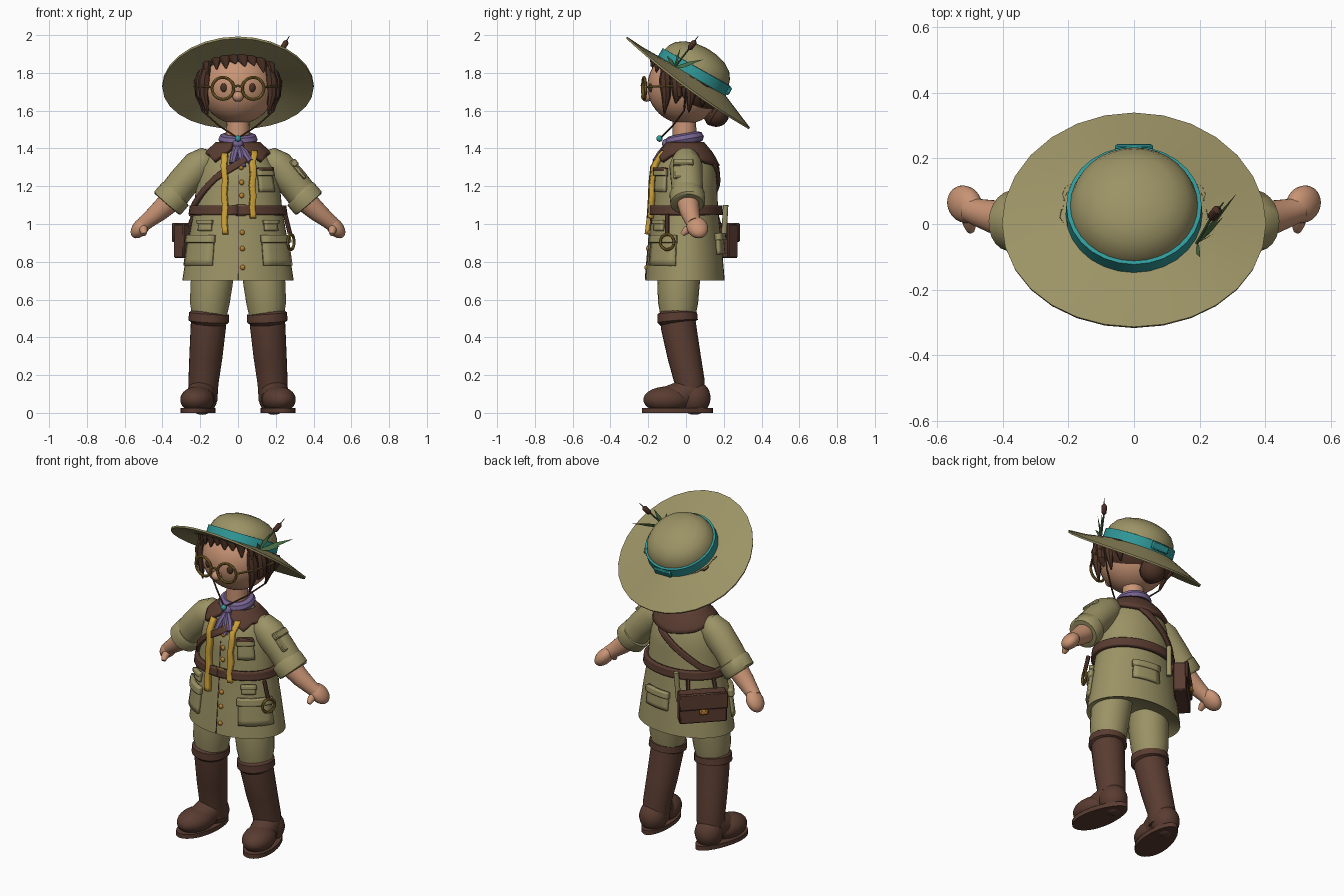
import bpy, bmesh, math
from math import sin, cos, radians, asin, degrees, pi
from mathutils import Vector, Matrix, Euler

cube = bpy.data.objects.get("Cube")
if cube:
    bpy.data.objects.remove(cube)
made = []

def material(name, *rgb):
    m = bpy.data.materials.new(name)
    m.use_nodes = True
    m.diffuse_color = (*rgb, 1)
    m.node_tree.nodes["Principled BSDF"].inputs["Base Color"].default_value = (*rgb, 1)
    return m

OLIVE = material("olive cloth", .33, .29, .13)
LEATHER = material("brown leather", .1, .045, .03)
HAIR = material("hair brown", .075, .033, .02)
SKIN = material("skin", .58, .295, .175)
TEAL = material("teal ribbon", .03, .32, .32)
PURPLE = material("purple scarf", .19, .13, .3)
YELLOW = material("yellow cord", .6, .35, .04)
GOLD = material("dull gold", .26, .16, .03)
BRASS = material("orange brass", .48, .22, .03)
GREEN = material("reed green", .07, .16, .06)

def finish(name, bm, mat):
    bmesh.ops.recalc_face_normals(bm, faces=bm.faces)
    me = bpy.data.meshes.new(name)
    bm.to_mesh(me)
    bm.free()
    me.materials.append(mat)
    ob = bpy.data.objects.new(name, me)
    bpy.context.collection.objects.link(ob)
    made.append(ob)
    return ob

def skin_rings(name, rings, mat, cap=True, closed=True):
    """Bridge rows of points; closed rows form tubes, open rows form sheets."""
    bm = bmesh.new()
    vs = [[bm.verts.new(p) for p in ring] for ring in rings]
    n = len(vs[0])
    for a, b in zip(vs, vs[1:]):
        for i in range(n if closed else n - 1):
            j = (i + 1) % n
            bm.faces.new((a[i], a[j], b[j], b[i]))
    if cap and closed:
        bm.faces.new(vs[0])
        bm.faces.new(vs[-1])
    return finish(name, bm, mat)

def circle(seg):
    return [2 * pi * i / seg for i in range(seg)]

def tube(name, pts, mat, seg=16):
    """Round limb through points x, y, z, radius."""
    ps = [Vector(p[:3]) for p in pts]
    rings, last, q = [], Vector((0, 0, 1)), Euler().to_quaternion()
    for i, p in enumerate(ps):
        t = (ps[min(i + 1, len(ps) - 1)] - ps[max(i - 1, 0)]).normalized()
        q = last.rotation_difference(t) @ q
        last = t
        rings.append([p + q @ Vector((cos(a), sin(a), 0)) * pts[i][3] for a in circle(seg)])
    return skin_rings(name, rings, mat)

def ball(name, loc, size, mat, rot=(0, 0, 0), seg=20):
    bm = bmesh.new()
    bmesh.ops.create_uvsphere(bm, u_segments=seg, v_segments=seg * 2 // 3, radius=1)
    bm.transform(Matrix.LocRotScale(Vector(loc), Euler([radians(a) for a in rot]), Vector(size)))
    return finish(name, bm, mat)

def box(name, loc, size, mat, rot=(0, 0, 0), bevel=.006):
    bm = bmesh.new()
    bmesh.ops.create_cube(bm, size=1)
    bm.transform(Matrix.LocRotScale(Vector(loc), Euler([radians(a) for a in rot]), Vector(size)))
    bmesh.ops.bevel(bm, geom=bm.edges[:], offset=bevel, segments=1, affect='EDGES')
    return finish(name, bm, mat)

def hoop(name, loc, rot, big, small, mat):
    bpy.ops.mesh.primitive_torus_add(location=loc, rotation=[radians(a) for a in rot], major_radius=big,
                                     minor_radius=small, major_segments=28, minor_segments=8)
    bpy.context.object.name = name
    bpy.context.object.data.materials.append(mat)
    made.append(bpy.context.object)

# Coat body: height, half width, half depth
COAT = [(.7, .295, .21), (.9, .265, .193), (1.07, .235, .175), (1.2, .222, .17),
        (1.3, .2, .162), (1.37, .155, .125), (1.42, .1, .082), (1.45, .065, .06)]

def girth(z):
    for (za, xa, ya), (zb, xb, yb) in zip(COAT, COAT[1:]):
        if z <= zb:
            f = (z - za) / (zb - za)
            return xa + (xb - xa) * f, ya + (yb - ya) * f

def on_coat(a, z, out=0):
    """Point on the coat, angle in degrees from the front toward +x."""
    rx, ry = girth(z)
    a = radians(a)
    return Vector(((rx + out) * sin(a), -.005 - (ry + out) * cos(a), z))

layers = [(.76, -.15), (.71, -.015)] + [(row[0], 0) for row in COAT]
skin_rings("coat", [[on_coat(9 * i, z, out) for i in range(40)] for z, out in layers], OLIVE)

def wrap(name, rows, mat, t=.014, n=5):
    """Sheet hugging the coat; each row is angle, z to angle, z."""
    fine = [[r[k] + (s[k] - r[k]) * i / n for k in range(4)] for r, s in zip(rows, rows[1:]) for i in range(n)]
    grid = [[on_coat(r[0] + (r[2] - r[0]) * j / n, r[1] + (r[3] - r[1]) * j / n, t / 2)
             for j in range(n + 1)] for r in fine + [rows[-1]]]
    mod = skin_rings(name, grid, mat, closed=False).modifiers.new("thickness", 'SOLIDIFY')
    mod.thickness, mod.offset = t, 0

def strap(name, path, half, mat, t=.02):
    wrap(name, [(a, z - half, a, z + half) for a, z in path], mat, t)

def pocket(name, a, b, low, high, flap):
    wrap(name, [(a, low, b, low), (a, high, b, high)], OLIVE, .016)
    wrap(name + "_flap", [(a - 1, high - flap, b + 1, high - flap), (a - 1, high, b + 1, high)], OLIVE, .028)

# Belt, buckle, satchel strap and collar
strap("belt", [(a, 1.073) for a in range(0, 361, 45)], .025, LEATHER, .024)
box("belt_buckle", (.015, -.192, 1.073), (.06, .016, .06), GOLD)
strap("strap_front", [(40, 1.4), (10, 1.34), (-30, 1.25), (-66, 1.12), (-85, 1.07)], .02, LEATHER)
strap("strap_back", [(-95, 1.06), (-130, 1.12), (-165, 1.22), (-200, 1.32), (-225, 1.4)], .02, LEATHER)
half_collar = [(14, 1.395), (40, 1.33), (60, 1.365), (95, 1.36), (135, 1.325), (180, 1.305)]
full_collar = half_collar + [(360 - a, z) for a, z in half_collar[-2::-1]]
wrap("collar", [(a, z, a, 1.425) for a, z in full_collar], LEATHER, .026)

# Pockets and coat fastenings
for s, side in ((-1, "right"), (1, "left")):
    pocket("hip_pocket_" + side, s * 52 - 24, s * 52 + 24, .78, .94, .04)
    pocket("ticket_pocket_" + side, s * 43 - 10, s * 43 + 10, .965, 1.02, .02)
pocket("chest_pocket", 29, 55, 1.17, 1.29, .035)
strap("chest_pocket_trim", [(29, 1.29), (55, 1.29)], .008, LEATHER, .032)
pocket("back_pocket", 148, 183, .84, .95, .035)
for z in (1.3, 1.22, 1.15, .955, .87, .77):
    ball("coat_button", on_coat(5, z), (.014, .012, .014), BRASS, seg=10)
wrap("coat_front_edge", [(0, .705, .5, .705), (0, 1.38, .5, 1.38)], LEATHER, .004)
for name, x, low, high in (("cord_right", -.065, .945, 1.37), ("cord_left", .072, 1.03, 1.38)):
    rows = []
    for i in range(7):
        z = low + (high - low) * i / 6
        a, b = [degrees(asin((x + .003 * (-1) ** i + d) / girth(z)[0])) for d in (-.013, .013)]
        rows.append((a, z, b, z))
    wrap(name, rows, YELLOW, .03, 3)

# Ring on the left hip, satchel and rolled map at the back
tube("ring_holder", [(.25, -.1, 1.05, .012), (.275, -.1, .95, .012)], LEATHER, 8)
hoop("hip_ring", (.28, -.1, .905), (0, 90, -25), .04, .008, GOLD)
for name, out, z, size, mat in (("satchel", 0, .91, (.27, .075, .18), LEATHER),
                                ("satchel_flap", .04, .955, (.28, .02, .1), LEATHER),
                                ("satchel_clasp", .056, .895, (.05, .016, .03), BRASS)):
    box(name, (-.22 - out * .7, .155 + out * .7, z), size, mat, (0, 0, 45))
for a in (-112, -150):
    tube("satchel_loop", [(*on_coat(a, 1.06, .012), .012), (*on_coat(a, .98, .03), .012)], LEATHER, 8)
tube("rolled_map", [(-.09, .2, .92, .015), (-.08, .21, 1.1, .015)], OLIVE, 10)

# Arms and legs
turtle = 20
for s, side in ((-1, "right"), (1, "left")):
    def limb(name, pts, mat):
        tube(name + "_" + side, [(s * p[0], *p[1:]) for p in pts], mat, 22)
    limb("sleeve", [(.13, 0, 1.34, .045), (.165, 0, 1.335, .075), (.21, 0, 1.305, .088),
                    (.29, .005, 1.22, .084), (.36, .01, 1.13, .083)], OLIVE)
    limb("cuff", [(.325, .005, 1.165, .085), (.332, .005, 1.158, .093), (.372, .01, 1.112, .093),
                  (.378, .01, 1.105, .083)], OLIVE)
    limb("forearm", [(.36, .01, 1.12, .06), (.42, .02, 1.065, .052), (.475, .035, 1.02, .042), (.5, .045, 1, .04)], SKIN)
    limb("thumb", [(.5, .04, .99, .022), (.5, .0, .965, .021), (.497, -.02, .945, .012)], SKIN)
    ball("hand_" + side, (s * .515, .06, .982), (.042, .056, .068), SKIN, (20, s * -40, 0))
    limb("trouser", [(.13, -.03, .8, .115), (.14, -.04, .68, .112), (.15, -.042, .58, .106), (.152, -.042, .5, .09)], OLIVE)
    limb("boot_shaft", [(.153, -.045, .52, .092), (.157, -.04, .46, .094), (.17, -.01, .3, .088),
                        (.183, .02, .16, .08), (.185, .025, .06, .075)], LEATHER)
    limb("boot_cuff", [(.152, -.046, .532, .09), (.153, -.046, .526, .106), (.155, -.044, .485, .108),
                       (.156, -.042, .472, .09)], LEATHER)
    limb("boot_instep", [(.188, .03, .12, .075), (.2, -.04, .085, .077), (.215, -.13, .07, .06)], LEATHER)
    ball("boot_toe_" + side, (s * .215, -.1, .07), (.09, .128, .07), LEATHER, (0, 0, s * 10))
    ball("boot_heel_" + side, (s * .19, .045, .08), (.08, .085, .09), LEATHER)
    turn = Matrix.Rotation(radians(s * 10), 3, 'Z')
    outline = [turn @ Vector(((.087 + .013 * cos(a)) * sin(a), -.19 * cos(a), 0)) for a in circle(28)]
    skin_rings("sole_" + side, [[p + Vector((s * .208, -.045, z)) for p in outline] for z in (0, .026)], LEATHER)
box("sleeve_pocket", (.317, -.015, 1.287), (.022, .1, .12), OLIVE, (0, -42, 0))
box("sleeve_pocket_flap", (.299, -.015, 1.323), (.034, .11, .04), OLIVE, (0, -42, 0))

# Head, face and glasses
tube("neck", [(0, -.005, 1.4, .066), (0, -.01, 1.58, .06)], SKIN)
ball("head", (0, -.005, 1.728), (.2, .2, .198), SKIN, seg=32)
ball("nose", (0, -.208, 1.675), (.03, .03, .028), SKIN, seg=14)
for s, side in ((-1, "right"), (1, "left")):
    ball("eye_" + side, (s * .076, -.187, 1.722), (.018, .01, .024), HAIR, (0, 0, s * 22), 12)
    hoop("lens_rim_" + side, (s * .08, -.222, 1.718), (90, 0, s * 8), .058, .008, GOLD)
    tube("temple_" + side, [(s * .137, -.215, 1.725, .006), (s * .2, -.12, 1.73, .006), (s * .23, .02, 1.73, .006)], GOLD, 8)
tube("glasses_bridge", [(-.024, -.23, 1.725, .006), (0, -.235, 1.733, .006), (.024, -.23, 1.725, .006)], GOLD, 8)

# Hair: cap, fringe and side locks are trimmed where the hat sits
hair = [ball("hair_cap", (0, .03, 1.75), (.22, .187, .188), HAIR, seg=28)]
for i in range(8):
    x = -.175 + .05 * i
    y = -.17 * math.sqrt(1 - (x / .235) ** 2)
    hair.append(tube("fringe_lock", [(x * .7, y * .5, 1.93, .02), (x * .95, y - .002, 1.885, .036),
                                     (x + .012, y - .014, 1.835 - 2 * x * x + .015 * (i % 2), .004)], HAIR, 8))
for s in (-1, 1):
    for y, low in ((-.11, 1.58), (-.05, 1.64), (.02, 1.59), (.09, 1.62)):
        w = s * .2 * math.sqrt(1 - (y / .24) ** 2)
        hair.append(tube("side_lock", [(w * .9, y, 1.86, .015), (w, y, 1.76, .034), (w * 1.01, y + .005, 1.68, .026),
                                       (w * .9, y - .005, low, .004)], HAIR, 8))
ball("bun", (0, .16, 1.58), (.075, .068, .066), HAIR)
hoop("bun_twist", (0, .155, 1.59), (60, 0, 0), .055, .022, HAIR)

# Scarf, chin cord and bead
hoop("scarf", (0, -.008, 1.448), (10, 0, 0), .073, .031, PURPLE)
ball("scarf_knot", (0, -.105, 1.425), (.028, .022, .026), PURPLE, seg=12)
for x, z in ((-.03, 1.32), (.025, 1.3), (.065, 1.33)):
    tube("scarf_tail", [(0, -.1, 1.42, .014), (x * .6, -.132, 1.37, .022), (x, -.163, z, .017)], PURPLE, 8)
for s in (-1, 1):
    tube("chin_cord", [(s * .215, .0, 1.7, .005), (s * .19, -.01, 1.6, .005), (s * .1, -.07, 1.52, .005),
                       (0, -.135, 1.455, .005)], HAIR, 6)
ball("cord_bead", (0, -.14, 1.452), (.017, .017, .017), TEAL, seg=12)

# Tilted sun hat with a brim that droops at the sides and back
HAT = Matrix.Translation((0, .029, 1.78)) @ Matrix.Rotation(radians(-29), 4, 'X')

def lathe(name, profile, mat, seg=28, cap=False):
    def droop(r, a):
        return max(0, r - .2) / .2 * (.0375 - .0525 * cos(a) + .0225 * sin(a) ** 2)
    skin_rings(name, [[HAT @ Vector((r * sin(a), -r * cos(a), h - droop(r, a))) for a in circle(seg)]
                      for r, h in profile], mat, cap)

lathe("hat_brim", [(.185, .01), (.185, -.008), (.3, -.01), (.4, -.006), (.402, .005), (.3, .004), (.185, .01)], OLIVE)
lathe("hat_crown", [(.198, 0), (.196, .05), (.186, .085), (.162, .12), (.12, .148), (.06, .166), (.008, .171)], OLIVE, 32, True)
lathe("hat_band", [(.192, .002), (.208, .002), (.206, .058), (.19, .058)], TEAL)
box("band_bow", (0, .21, .03), (.115, .018, .045), TEAL).data.transform(HAT)
for ob in hair:
    bm = bmesh.new()
    bm.from_mesh(ob.data)
    bmesh.ops.bisect_plane(bm, geom=bm.verts[:] + bm.edges[:] + bm.faces[:], plane_co=HAT.translation,
                           plane_no=HAT.to_3x3() @ Vector((0, 0, 1)), clear_outer=True)
    bm.to_mesh(ob.data)
    bm.free()

# Reed sprig tucked in the band
tube("reed_stem", [(.19, -.06, 1.83, .005), (.23, .01, 1.92, .005), (.272, .065, 1.995, .002)], GREEN, 6)
tube("reed_head", [(.233, .015, 1.925, .006), (.238, .022, 1.933, .015), (.254, .043, 1.962, .015), (.259, .05, 1.97, .005)], HAIR, 10)
for tip in ((.31, .09, 1.87), (.24, -.03, 1.93), (.27, .02, 1.84), (.2, -.1, 1.89)):
    base, tip = Vector((.19, -.06, 1.83)), Vector(tip)
    wide = (tip - base).cross(Vector((.6, -.6, .5))).normalized() * .012
    skin_rings("reed_leaf", [[p - wide * w, p + wide * w] for p, w in
                             ((base, .3), (base.lerp(tip, .5), 1), (tip, .05))], GREEN, closed=False)

# Smooth shading with crisp edges
bpy.ops.object.select_all(action='DESELECT')
for ob in made:
    ob.select_set(True)
bpy.context.view_layer.objects.active = made[0]
bpy.ops.object.shade_smooth_by_angle(angle=radians(40))
